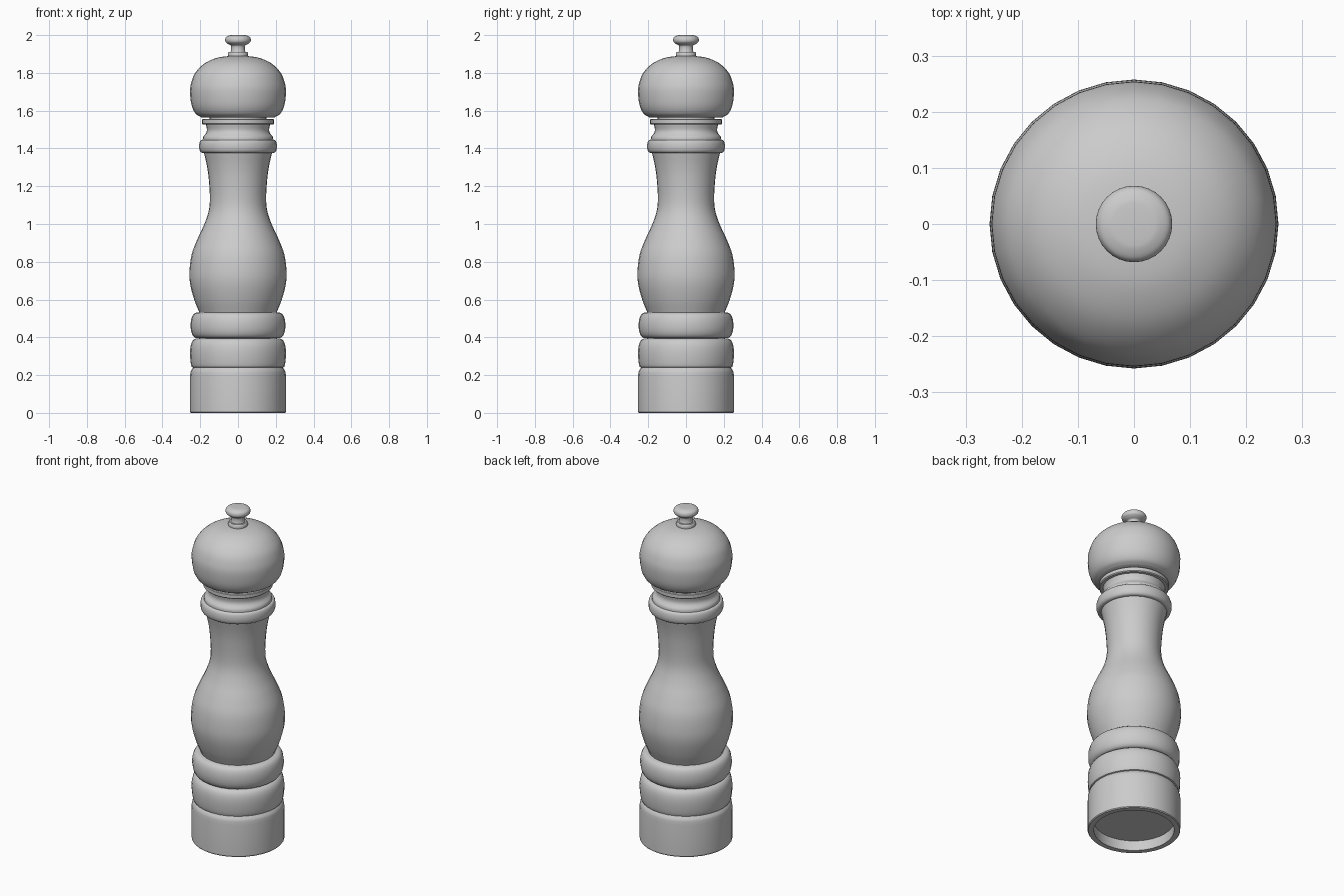
import bpy, bmesh, math
from mathutils import Vector

SIDES = 32
STEPS = 5

cube = bpy.data.objects.get("Cube")
if cube:
    bpy.data.objects.remove(cube, do_unlink=True)

grey = bpy.data.materials.new("plain grey")
grey.use_nodes = True
colour = (0.6, 0.6, 0.6, 1)
grey.diffuse_color = colour
grey.node_tree.nodes["Principled BSDF"].inputs["Base Color"].default_value = colour


def smooth(points):
    """Smooth curve through (radius, height) points."""
    p = [Vector(q) for q in points]
    p = [2 * p[0] - p[1]] + p + [2 * p[-1] - p[-2]]
    out = []
    for a, b, c, d in zip(p, p[1:], p[2:], p[3:]):
        for i in range(STEPS):
            t = i / STEPS
            out.append((2 * b + (c - a) * t + (2 * a - 5 * b + 4 * c - d) * t ** 2
                        + (3 * b - a - 3 * c + d) * t ** 3) / 2)
    return out + [p[-2]]


def bead(r_low, z_low, r_max, r_top, z_top, power=0.6, count=12):
    """Rounded ring bulging between two creases."""
    out = []
    for i in range(count + 1):
        t = i / count
        h = (1 - math.cos(math.pi * t)) / 2
        r = r_low + (r_top - r_low) * h
        out.append((r + (r_max - r) * math.sin(math.pi * t) ** power,
                    z_low + (z_top - z_low) * h))
    return out


def lathe(name, profile):
    """Spin a profile around the z axis."""
    bm = bmesh.new()
    verts = [bm.verts.new((max(r, 0), 0, z)) for r, z in profile]
    edges = [bm.edges.new(pair) for pair in zip(verts, verts[1:])]
    bmesh.ops.spin(bm, geom=verts + edges, cent=(0, 0, 0), axis=(0, 0, 1),
                   angle=math.tau, steps=SIDES, use_duplicate=False)
    bmesh.ops.remove_doubles(bm, verts=bm.verts, dist=0.0003)
    bmesh.ops.recalc_face_normals(bm, faces=bm.faces)
    mesh = bpy.data.meshes.new(name)
    bm.to_mesh(mesh)
    bm.free()
    mesh.materials.append(grey)
    obj = bpy.data.objects.new(name, mesh)
    bpy.context.collection.objects.link(obj)
    bpy.ops.object.select_all(action="DESELECT")
    obj.select_set(True)
    bpy.context.view_layer.objects.active = obj
    bpy.ops.object.shade_smooth_by_angle(angle=math.radians(35))
    return obj


# Hollow foot, two rings, belly, waist and collar in one turned piece
foot = [(0, 0.06), (0.22, 0.06), (0.22, 0), (0.25, 0), (0.254, 0.005), (0.254, 0.195)]
foot += smooth([(0.254, 0.195), (0.25, 0.22), (0.238, 0.24)])
rings = bead(0.238, 0.24, 0.254, 0.205, 0.395) + bead(0.205, 0.395, 0.251, 0.205, 0.532)
belly = smooth([(0.205, 0.532), (0.232, 0.6), (0.253, 0.68), (0.257, 0.75),
                (0.245, 0.84), (0.215, 0.92), (0.178, 1.0), (0.155, 1.07),
                (0.149, 1.14), (0.155, 1.24), (0.165, 1.31), (0.18, 1.376)])
collar = bead(0.18, 1.376, 0.206, 0.187, 1.446)
collar += smooth([(0.187, 1.446), (0.184, 1.462), (0.169, 1.482), (0.165, 1.5),
                  (0.17, 1.527)])
lip = [(0.186, 1.527), (0.191, 1.532), (0.191, 1.552), (0.187, 1.556), (0, 1.556)]
lathe("body", foot + rings + belly + collar + lip)

# Short post filling the gap below the head
lathe("neck_post", [(0, 1.55), (0.15, 1.55), (0.15, 1.57), (0, 1.57)])

# Round turning head
dome = smooth([(0.195, 1.565), (0.225, 1.585), (0.246, 1.63), (0.254, 1.7),
               (0.247, 1.75), (0.225, 1.802), (0.18, 1.848), (0.12, 1.877),
               (0.06, 1.888), (0, 1.889)])
lathe("head", [(0, 1.565)] + dome)

# Knob with washer, stem and rounded cap
washer = [(0, 1.88), (0.052, 1.88), (0.054, 1.893), (0.053, 1.905), (0.048, 1.911)]
stem = smooth([(0.039, 1.911), (0.036, 1.928), (0.038, 1.944), (0.052, 1.952)])
cap = smooth([(0.052, 1.952), (0.065, 1.963), (0.068, 1.977), (0.062, 1.99),
              (0.045, 1.998), (0.03, 2.0)])
lathe("knob", washer + stem + cap + [(0, 2.0)])
